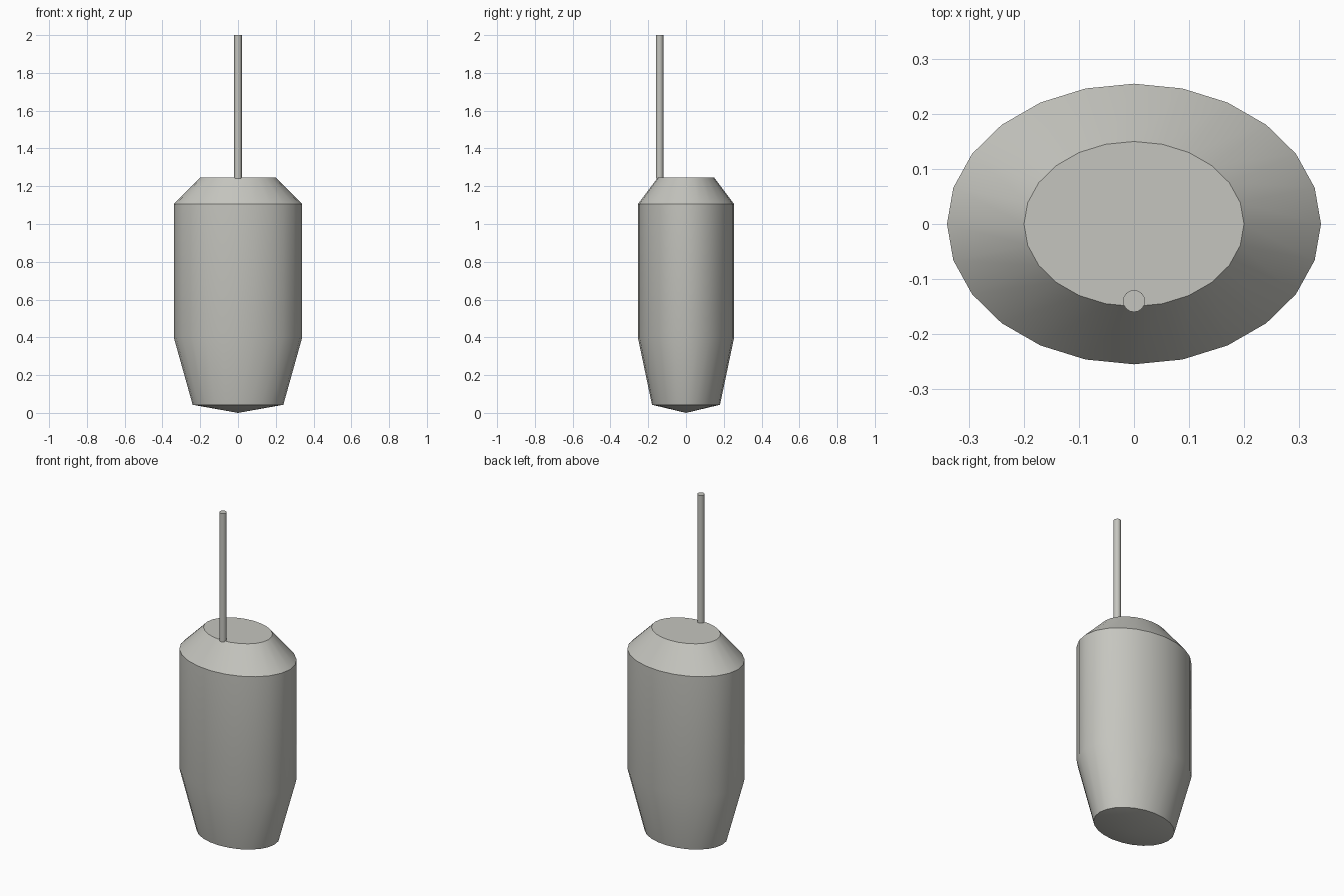
import bpy, bmesh, math

cube = bpy.data.objects.get("Cube")
if cube:
    bpy.data.objects.remove(cube, do_unlink=True)

grey = bpy.data.materials.new("warm grey")
colour = (0.56, 0.56, 0.52, 1)
grey.diffuse_color = colour
grey.use_nodes = True
grey.node_tree.nodes["Principled BSDF"].inputs["Base Color"].default_value = colour


def turned(name, profile, sides, depth=1.0, centre_y=0.0):
    """Lathe a (radius, height) profile into an elliptical solid; zero radius is a tip."""
    bm = bmesh.new()
    rings = []
    for r, z in profile:
        if r == 0:
            rings.append([bm.verts.new((0, centre_y, z))] * sides)
            continue
        angles = [2 * math.pi * i / sides for i in range(sides)]
        rings.append([bm.verts.new((r * math.cos(a), centre_y + depth * r * math.sin(a), z))
                      for a in angles])
    for low, high in zip(rings, rings[1:]):
        for i in range(sides):
            j = (i + 1) % sides
            corners = dict.fromkeys((low[i], low[j], high[j], high[i]))
            bm.faces.new(list(corners))
    # Flat caps on open ends
    for ring in (rings[0], rings[-1]):
        if ring[0] is not ring[1]:
            bm.faces.new(ring)
    bmesh.ops.recalc_face_normals(bm, faces=bm.faces[:])
    mesh = bpy.data.meshes.new(name)
    bm.to_mesh(mesh)
    bm.free()
    mesh.materials.append(grey)
    obj = bpy.data.objects.new(name, mesh)
    bpy.context.collection.objects.link(obj)
    bpy.ops.object.select_all(action='DESELECT')
    obj.select_set(True)
    bpy.context.view_layer.objects.active = obj
    bpy.ops.object.shade_smooth_by_angle(angle=math.radians(30))
    return obj


# Oval body: shallow pointed base, tapered foot, straight wall, sloped shoulder
turned("body", [(0, 0), (0.24, 0.043), (0.34, 0.4), (0.34, 1.105), (0.2, 1.245)],
       sides=24, depth=0.75)

# Thin rod standing at the front edge of the top
turned("rod", [(0.02, 1.24), (0.02, 2)], sides=16, centre_y=-0.14)
